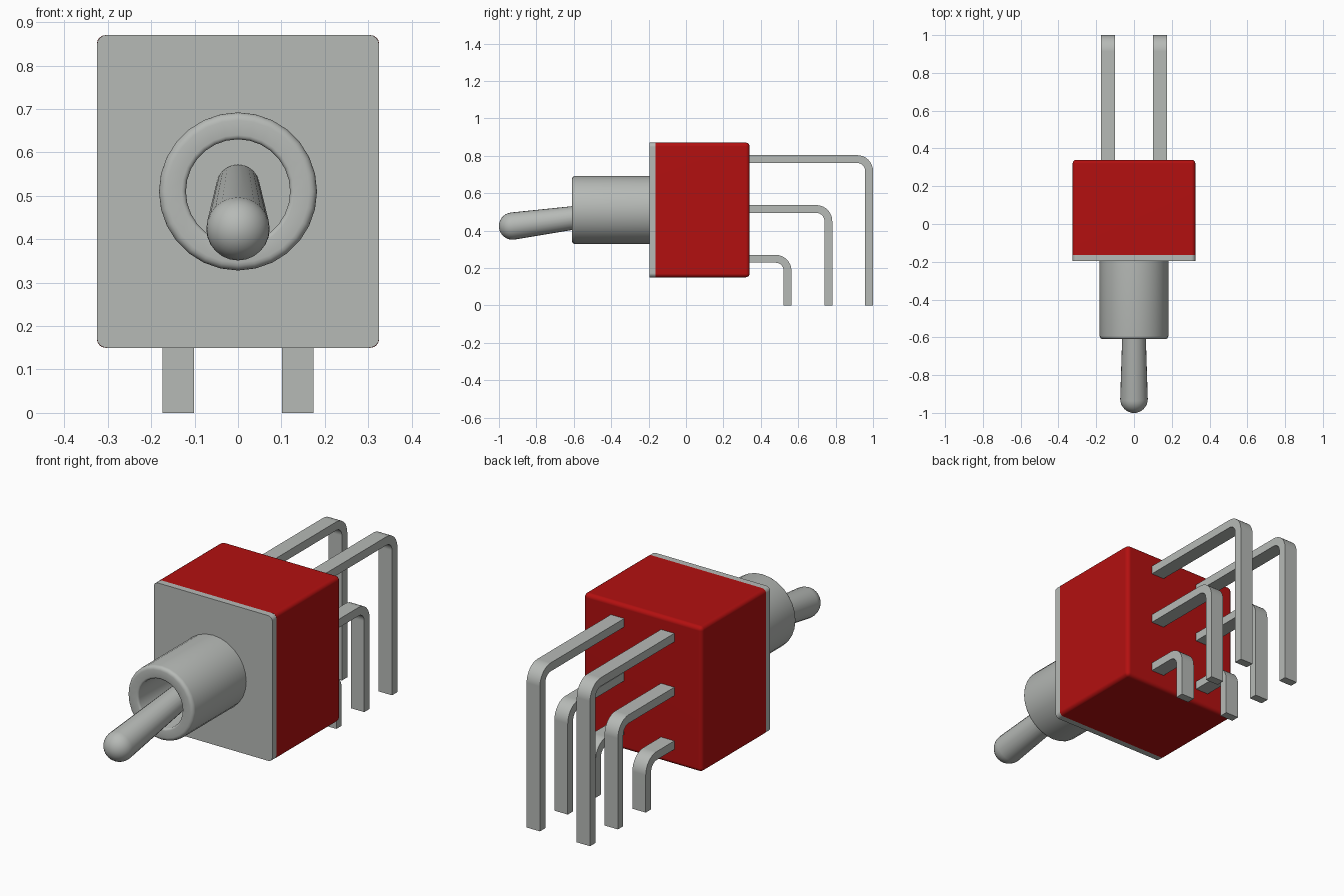
import bpy, bmesh, math
from mathutils import Matrix

cube = bpy.data.objects.get("Cube")
if cube:
    bpy.data.objects.remove(cube, do_unlink=True)


def material(name, rgb):
    m = bpy.data.materials.new(name)
    m.use_nodes = True
    m.diffuse_color = (*rgb, 1)
    bsdf = m.node_tree.nodes["Principled BSDF"]
    bsdf.inputs["Base Color"].default_value = (*rgb, 1)
    bsdf.inputs["Roughness"].default_value = 0.5
    return m


METAL = material("grey metal", (0.47, 0.49, 0.47))
RED = material("red plastic", (0.45, 0.005, 0.005))


def finish(name, bm, mat, flat_sides=False):
    bmesh.ops.recalc_face_normals(bm, faces=bm.faces[:])
    mesh = bpy.data.meshes.new(name)
    bm.to_mesh(mesh)
    bm.free()
    mesh.materials.append(mat)
    ob = bpy.data.objects.new(name, mesh)
    bpy.context.collection.objects.link(ob)
    bpy.ops.object.select_all(action='DESELECT')
    ob.select_set(True)
    bpy.context.view_layer.objects.active = ob
    bpy.ops.object.shade_smooth_by_angle(angle=math.radians(40))
    if flat_sides:
        # keeps the large faces flat next to rounded edges
        wn = ob.modifiers.new("Weighted Normal", 'WEIGHTED_NORMAL')
        wn.keep_sharp = True
    return ob


def rounded_box(name, lo, hi, radius, mat, pick):
    """Box between two corners; edges accepted by pick(edge) are rounded."""
    bm = bmesh.new()
    bmesh.ops.create_cube(bm, size=1)
    for v in bm.verts:
        v.co = [(a + b) / 2 + c * (b - a) for a, b, c in zip(lo, hi, v.co)]
    bmesh.ops.bevel(bm, geom=[e for e in bm.edges if pick(e)], offset=radius,
                    segments=4, profile=0.5, affect='EDGES')
    return finish(name, bm, mat, True)


def lathe(name, profile, mat, steps, matrix):
    """Revolve (radius, y) points about the y axis."""
    bm = bmesh.new()
    vs = [bm.verts.new((r, y, 0)) for r, y in profile]
    es = [bm.edges.new(p) for p in zip(vs, vs[1:])]
    bmesh.ops.spin(bm, geom=vs + es, cent=(0, 0, 0), axis=(0, 1, 0),
                   angle=math.tau, steps=steps, use_duplicate=False)
    bmesh.ops.remove_doubles(bm, verts=bm.verts[:], dist=1e-5)
    bm.transform(matrix)
    return finish(name, bm, mat)


def arc(cx, cy, r, a0, a1, n):
    """Points on a circular arc, angles in degrees."""
    return [(cx + r * math.cos(math.radians(a0 + (a1 - a0) * i / n)),
             cy + r * math.sin(math.radians(a0 + (a1 - a0) * i / n)))
            for i in range(n + 1)]


MID_Z = 0.51

# Housing: all edges rounded except around the front
FRONT = -0.163
rounded_box("housing", (-0.325, FRONT, 0.15), (0.325, 0.34, 0.87), 0.02, RED,
            lambda e: max(v.co.y for v in e.verts) > 0)

# Front plate: only the four corners are rounded
rounded_box("front_plate", (-0.325, -0.195, 0.15), (0.325, FRONT, 0.87), 0.022, METAL,
            lambda e: abs(e.verts[0].co.y - e.verts[1].co.y) > 0.01)

# Threadless bushing with rounded lip and open bore
bushing = [(0.182, -0.19)]
bushing += arc(0.164, -0.592, 0.018, 0, -90, 4)
bushing += arc(0.130, -0.600, 0.010, -90, -180, 3)
bushing += [(0.120, -0.20), (0, -0.20)]
lathe("bushing", bushing, METAL, 28, Matrix.Translation((0, 0, MID_Z)))

# Lever: tapered rod with a ball end, tilted downward
LENGTH, BALL = 0.734, 0.073
lever = [(0, 0), (0.05, 0)] + arc(0, -LENGTH, BALL, 0, -90, 8)
lever[-1] = (0, -LENGTH - BALL)
lathe("lever", lever, METAL, 24,
      Matrix.Translation((0, -0.2, 0.522)) @ Matrix.Rotation(0.134, 4, 'X'))

# Pins: three rows of bent flat strips on each side
THICK, BEND = 0.042, 0.085


def pin(name, x0, x1, top, back):
    cy, cz = back - BEND, top - BEND
    outline = [(0.33, top)] + arc(cy, cz, BEND, 90, 0, 8) + [(back, 0), (back - THICK, 0)]
    outline += arc(cy, cz, BEND - THICK, 0, 90, 8) + [(0.33, top - THICK)]
    bm = bmesh.new()
    face = bm.faces.new([bm.verts.new((x0, y, z)) for y, z in outline])
    ext = bmesh.ops.extrude_face_region(bm, geom=[face], use_keep_orig=True)
    for v in ext["geom"]:
        if isinstance(v, bmesh.types.BMVert):
            v.co.x = x1
    finish(name, bm, METAL, True)


for row, (top, back) in {"upper": (0.803, 1.0), "middle": (0.536, 0.782),
                         "lower": (0.270, 0.564)}.items():
    pin(f"{row}_pin_left", 0.101, 0.174, top, back)
    pin(f"{row}_pin_right", -0.174, -0.101, top, back)
